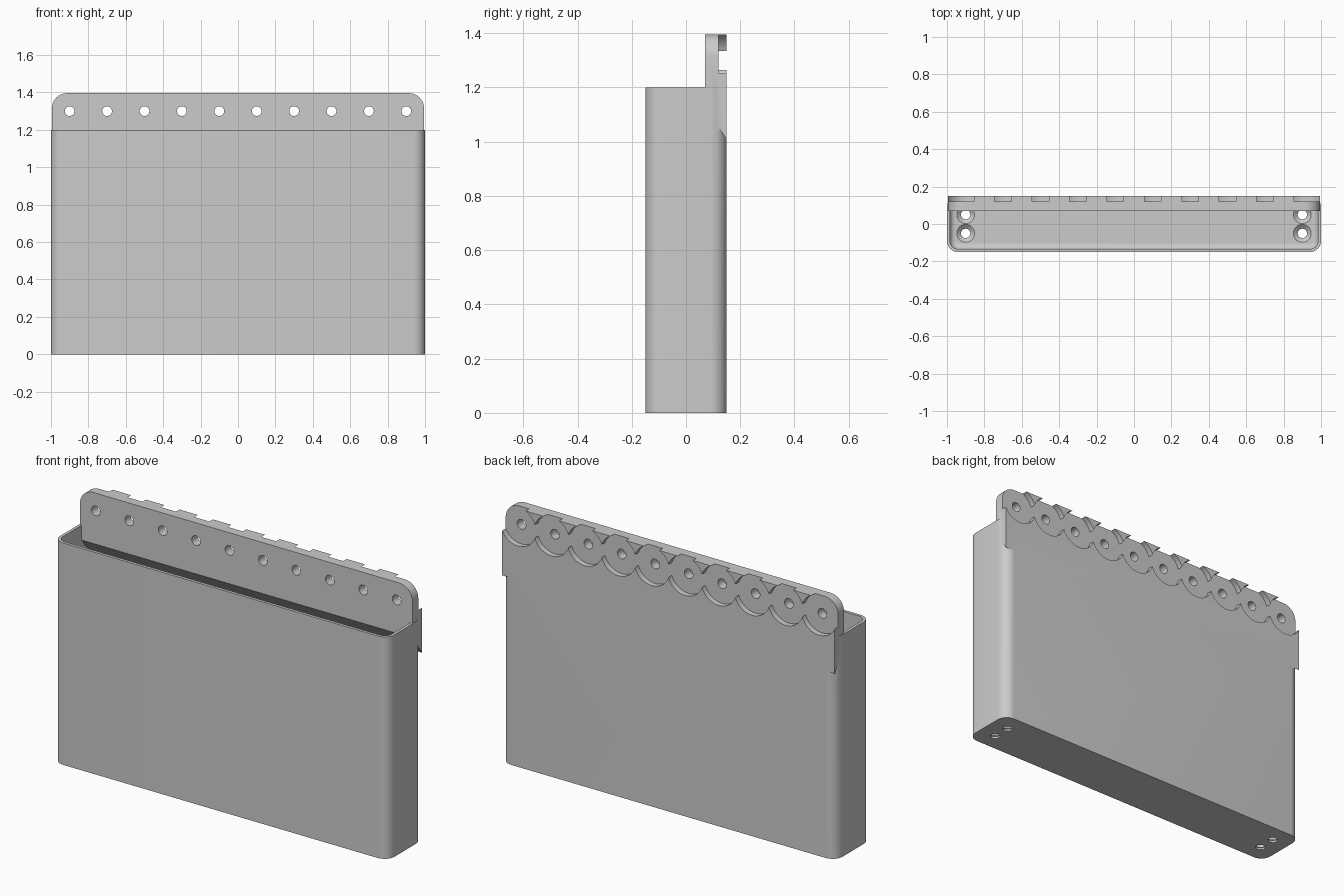
import bpy, bmesh, math
from mathutils import Matrix, Vector

if "Cube" in bpy.data.objects:
    bpy.data.objects.remove(bpy.data.objects["Cube"])

plastic = bpy.data.materials.new("grey plastic")
plastic.use_nodes = True
GREY = (0.6, 0.6, 0.6, 1)
plastic.diffuse_color = GREY
plastic.node_tree.nodes["Principled BSDF"].inputs["Base Color"].default_value = GREY

WALL, RADIUS, FLOOR, HEIGHT = 0.016, 0.06, 0.03, 1.2
HALF_X, BACK = 1.0, 0.15
PANEL_X, PANEL_TOP, PANEL_FRONT = 0.9945, 1.396, 0.07


def make_object(name, bm):
    bmesh.ops.recalc_face_normals(bm, faces=bm.faces)
    mesh = bpy.data.meshes.new(name)
    bm.to_mesh(mesh)
    bm.free()
    mesh.materials.append(plastic)
    obj = bpy.data.objects.new(name, mesh)
    bpy.context.collection.objects.link(obj)
    return obj


def rounded_outline(hx, hy, r, steps=10):
    pts = []
    for i, (sx, sy) in enumerate([(1, 1), (-1, 1), (-1, -1), (1, -1)]):
        for k in range(steps + 1):
            a = (i + k / steps) * math.pi / 2
            pts.append((sx * (hx - r) + r * math.cos(a), sy * (hy - r) + r * math.sin(a)))
    return pts


def tub(name, rings):
    """Stack of rounded rectangles, each given as (inset, height)."""
    bm = bmesh.new()
    loops = []
    for inset, z in rings:
        outline = rounded_outline(HALF_X - inset, BACK - inset, RADIUS - inset)
        loops.append([bm.verts.new((x, y, z)) for x, y in outline])
    for low, high in zip(loops, loops[1:]):
        for i in range(len(low)):
            j = (i + 1) % len(low)
            bm.faces.new((low[i], low[j], high[j], high[i]))
    bm.faces.new(loops[0])
    bm.faces.new(loops[-1])
    return make_object(name, bm)


def cone(name, centre, r1, r2, depth, along_y=False, sides=48):
    bm = bmesh.new()
    turn = Matrix.Rotation(math.pi / 2, 4, "X") if along_y else Matrix()
    bmesh.ops.create_cone(bm, cap_ends=True, segments=sides, radius1=r1, radius2=r2,
                          depth=depth, matrix=Matrix.Translation(centre) @ turn)
    return make_object(name, bm)


def combine(target, other, operation):
    mod = target.modifiers.new(operation.lower(), "BOOLEAN")
    mod.operation, mod.solver, mod.object = operation, "EXACT", other
    bpy.context.view_layer.objects.active = target
    bpy.ops.object.modifier_apply(modifier=mod.name)
    bpy.data.objects.remove(other)


# Open bin with a filleted floor inside
bin_body = tub("wall_bin", [(0, 0), (0, HEIGHT)])
fillet = 0.03
curve = [i * math.pi / 12 for i in range(7)]
rings = [(WALL + fillet * (1 - math.sin(a)), FLOOR + fillet * (1 - math.cos(a))) for a in curve]
combine(bin_body, tub("cavity", rings + [(WALL, HEIGHT + 0.1)]), "DIFFERENCE")

# Mounting panel with a sloped underside and rounded top corners
bm = bmesh.new()
profile = [(BACK, 1.01), (BACK, PANEL_TOP), (PANEL_FRONT, PANEL_TOP), (PANEL_FRONT, 1.12)]
side = bm.faces.new([bm.verts.new((-PANEL_X, y, z)) for y, z in profile])
grown = bmesh.ops.extrude_face_region(bm, geom=[side])["geom"]
bmesh.ops.translate(bm, vec=Vector((2 * PANEL_X, 0, 0)),
                    verts=[v for v in grown if isinstance(v, bmesh.types.BMVert)])
corners = [e for e in bm.edges if all(v.co.z > PANEL_TOP - 0.01 for v in e.verts)
           and abs(e.verts[0].co.x - e.verts[1].co.x) < 0.01]
bmesh.ops.bevel(bm, geom=corners, offset=0.08, segments=10, profile=0.5, affect="EDGES")
combine(bin_body, make_object("mounting_panel", bm), "UNION")

# Round recesses and screw holes along the panel
for i in range(10):
    x = -0.9 + 0.2 * i
    combine(bin_body, cone("recess", (x, 0.17, 1.3), 0.106, 0.106, 0.1, True, 64), "DIFFERENCE")
    combine(bin_body, cone("screw_hole", (x, 0.1, 1.3), 0.026, 0.026, 0.2, True, 32), "DIFFERENCE")

# Countersunk drain holes in the floor
for x in (-0.9, 0.9):
    for y in (-0.05, 0.05):
        combine(bin_body, cone("drain", (x, y, 0), 0.025, 0.025, 0.1), "DIFFERENCE")
        combine(bin_body, cone("countersink", (x, y, FLOOR - 0.01), 0.022, 0.05, 0.024), "DIFFERENCE")

bpy.ops.object.select_all(action="DESELECT")
bin_body.select_set(True)
bpy.context.view_layer.objects.active = bin_body
bpy.ops.object.shade_smooth_by_angle(angle=math.radians(30))
